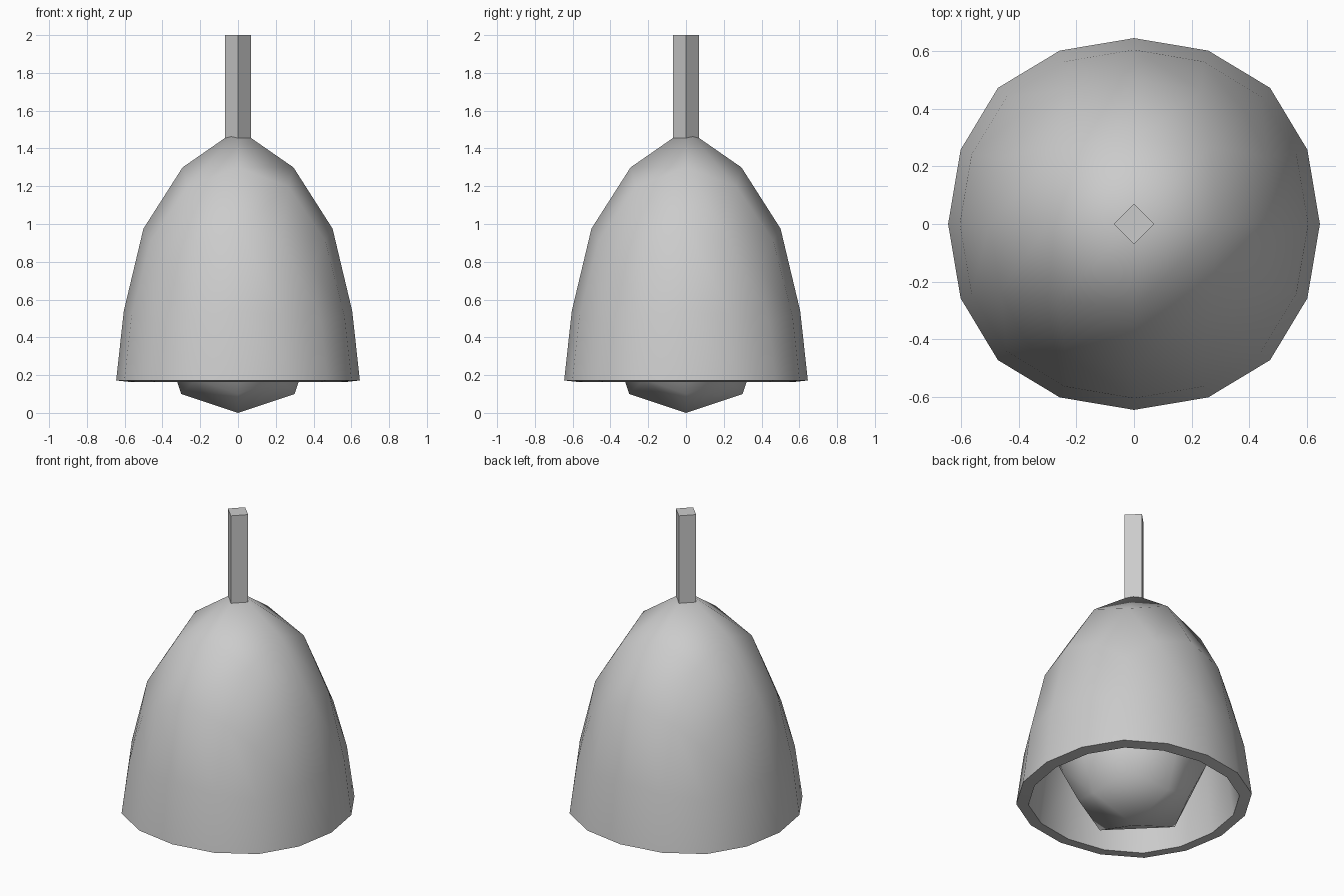
import bpy, bmesh, math

if "Cube" in bpy.data.objects:
    bpy.data.objects.remove(bpy.data.objects["Cube"])


def round_cube(name, levels):
    """Cube rounded by subdivision, with the rounding applied."""
    bpy.ops.mesh.primitive_cube_add(size=2)
    ob = bpy.context.object
    ob.name = name
    mod = ob.modifiers.new("round", 'SUBSURF')
    mod.levels = mod.render_levels = levels
    mod.use_limit_surface = False
    bpy.ops.object.modifier_apply(modifier=mod.name)
    return ob


def smooth(ob, degrees):
    bpy.ops.object.select_all(action='DESELECT')
    ob.select_set(True)
    bpy.context.view_layer.objects.active = ob
    bpy.ops.object.shade_smooth_by_angle(angle=math.radians(degrees))


# Unit dome height -> (real height, widening factor)
PROFILE = [(0, .172, 1), (.4, .54, 1.005), (.732, .975, 1.06),
           (.933, 1.30, 1.14), (1, 1.503, 1.14)]


def remap(t):
    for (t0, z0, k0), (t1, z1, k1) in zip(PROFILE, PROFILE[1:]):
        if t <= t1 + 1e-5:
            f = (t - t0) / (t1 - t0)
            return z0 + f * (z1 - z0), k0 + f * (k1 - k0)
    return PROFILE[-1][1:]


# Bell-shaped shade: upper half of a rounded cube, pulled up to a tip
shade = round_cube("lamp_shade", 2)
bm = bmesh.new()
bm.from_mesh(shade.data)
bmesh.ops.delete(bm, geom=[v for v in bm.verts if v.co.z < -1e-4], context='VERTS')
top = max(v.co.z for v in bm.verts)
for v in bm.verts:
    z, k = remap(max(0, v.co.z / top))
    v.co.x *= k * .645 / top
    v.co.y *= k * .645 / top
    v.co.z = z
bm.to_mesh(shade.data)
bm.free()
wall = shade.modifiers.new("wall", 'SOLIDIFY')
wall.thickness = .07
wall.offset = -1
bpy.ops.object.modifier_apply(modifier=wall.name)
smooth(shade, 55)

# Bulb
bulb = round_cube("bulb", 1)
for v in bulb.data.vertices:
    v.co = v.co * .4
    v.co.z += .4
smooth(bulb, 60)

# Square hanging rod, corners on the axes, reaching down to the bulb
bpy.ops.mesh.primitive_cylinder_add(vertices=4, radius=.07, depth=1.25,
                                    location=(0, 0, 1.375))
bpy.context.object.name = "hanging_rod"
